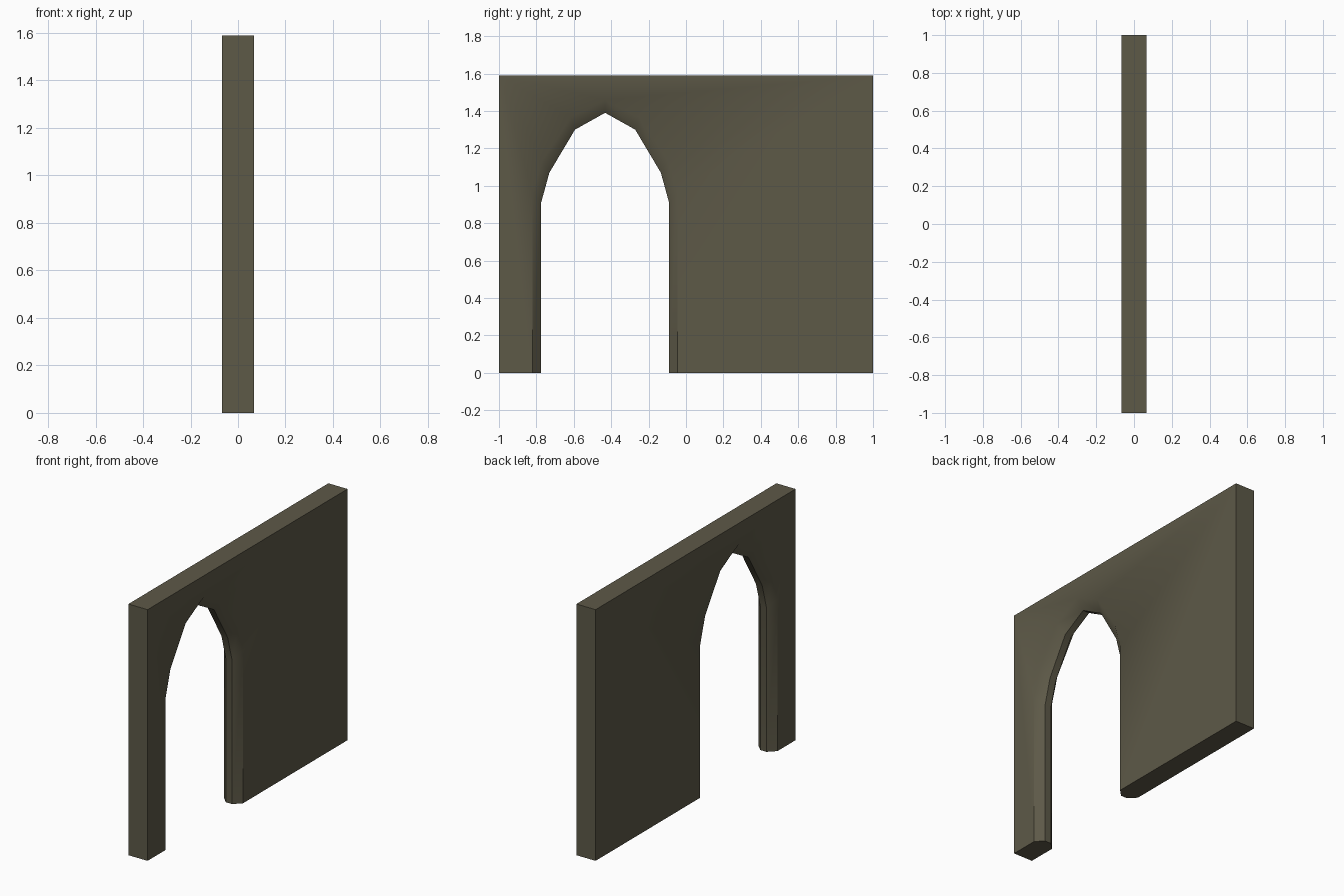
import bpy, bmesh

if "Cube" in bpy.data.objects:
    bpy.data.objects.remove(bpy.data.objects["Cube"])

T, H, C = 0.067, 1.59, -0.4325      # half thickness, height, arch centre
N = 0.022                           # half width of the flat inner band

# Half outlines of the pointed opening: (distance from centre, height)
inner_half = [(0.342, 0), (0.342, 0.91), (0.298, 1.07), (0.161, 1.30)]
outer_half = [(0.387, 0), (0.387, 0.965), (0.338, 1.13), (0.182, 1.365)]


def outline(half, apex):
    left = [(C - d, z) for d, z in half]
    right = [(C + d, z) for d, z in reversed(half)]
    return left + [(C, apex)] + right


inner = outline(inner_half, 1.39)
outer = outline(outer_half, 1.457)

bm = bmesh.new()


def ring(x, pts):
    return [bm.verts.new((x, y, z)) for y, z in pts]


# Opening: chamfer, flat band, chamfer
rings = [ring(T, outer), ring(N, inner), ring(-N, inner), ring(-T, outer)]
for a, b in zip(rings, rings[1:]):
    for i in range(len(a) - 1):
        bm.faces.new((a[i], a[i + 1], b[i + 1], b[i]))

# Wall faces, ends and top
corners = [(-1, 0), (-1, H), (1, H), (1, 0)]
cp, cn = ring(T, corners), ring(-T, corners)
bm.faces.new(cp + rings[0][::-1])
bm.faces.new(cn + rings[3][::-1])
for i in range(3):
    bm.faces.new((cp[i], cp[i + 1], cn[i + 1], cn[i]))

# Undersides of the two wall feet
bm.faces.new([cp[0]] + [r[0] for r in rings] + [cn[0]])
bm.faces.new([cp[3]] + [r[-1] for r in rings] + [cn[3]])
bmesh.ops.recalc_face_normals(bm, faces=bm.faces[:])

mesh = bpy.data.meshes.new("arched_wall")
bm.to_mesh(mesh)
bm.free()
wall = bpy.data.objects.new("arched_wall", mesh)
bpy.context.collection.objects.link(wall)

# Single stone colour
stone = bpy.data.materials.new("olive brown stone")
stone.diffuse_color = (0.110, 0.100, 0.064, 1)
stone.use_nodes = True
stone.node_tree.nodes["Principled BSDF"].inputs["Base Color"].default_value = stone.diffuse_color
mesh.materials.append(stone)

# Soft blend around the arch, crisp jambs and wall edges
bpy.context.view_layer.objects.active = wall
wall.select_set(True)
bpy.ops.object.shade_smooth_by_angle(angle=0.72)
